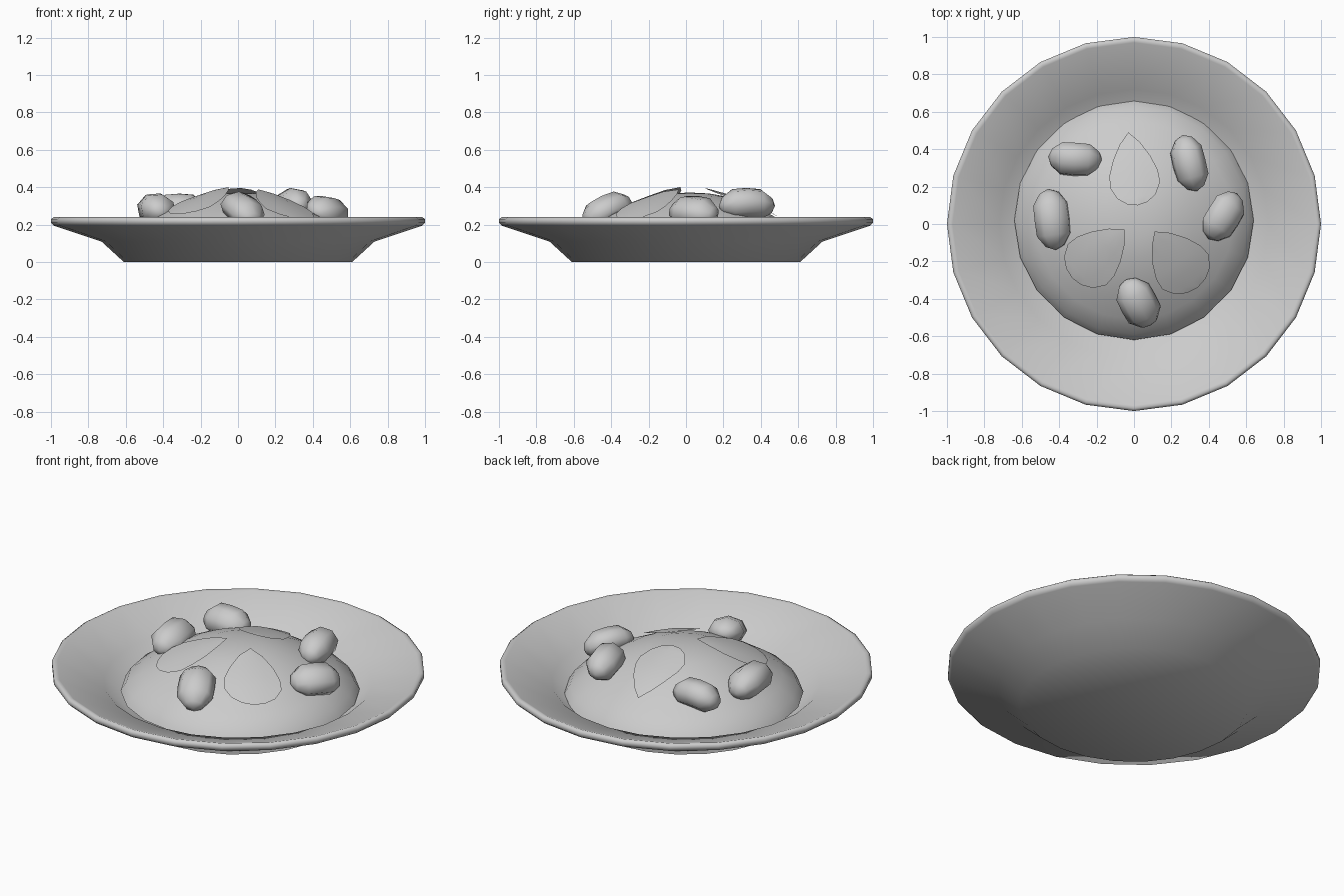
import bpy, bmesh, math
from mathutils import Vector, Euler

if "Cube" in bpy.data.objects:
    bpy.data.objects.remove(bpy.data.objects["Cube"])

grey = bpy.data.materials.new("plain_grey")
grey.diffuse_color = (0.6, 0.6, 0.6, 1)
grey.use_nodes = True
grey.node_tree.nodes["Principled BSDF"].inputs["Base Color"].default_value = grey.diffuse_color


def finish(name, bm, angle=60):
    bmesh.ops.recalc_face_normals(bm, faces=bm.faces)
    mesh = bpy.data.meshes.new(name)
    bm.to_mesh(mesh)
    bm.free()
    mesh.materials.append(grey)
    obj = bpy.data.objects.new(name, mesh)
    bpy.context.collection.objects.link(obj)
    bpy.ops.object.select_all(action='DESELECT')
    obj.select_set(True)
    bpy.context.view_layer.objects.active = obj
    bpy.ops.object.shade_smooth_by_angle(angle=math.radians(angle))
    return obj


def lathe(name, profile, sides, offset=(0, 0)):
    """Spin a radius/height profile; radius 0 becomes a single pole."""
    bm = bmesh.new()
    rings = []
    for r, z in profile:
        if r == 0:
            rings.append([bm.verts.new((offset[0], offset[1], z))] * sides)
        else:
            rings.append([bm.verts.new((offset[0] + r * math.cos(2 * math.pi * i / sides),
                                        offset[1] + r * math.sin(2 * math.pi * i / sides), z))
                          for i in range(sides)])
    for a, b in zip(rings, rings[1:]):
        for i in range(sides):
            j = (i + 1) % sides
            corners = list(dict.fromkeys([a[i], a[j], b[j], b[i]]))
            bm.faces.new(corners)
    return finish(name, bm)


# Plate: flat foot, flared underside, rolled rim, sloping inside
lathe("plate", [(0, 0), (0.61, 0), (0.73, 0.11), (0.985, 0.195), (1.0, 0.21), (1.0, 0.23),
                (0.985, 0.24), (0.97, 0.235), (0.72, 0.15), (0.62, 0.06), (0, 0.05)], 24)

# Food mound
MOUND = [(0.64, 0.09), (0.61, 0.14), (0.53, 0.195), (0.44, 0.25),
         (0.33, 0.305), (0.2, 0.35), (0.1, 0.367), (0, 0.372)]
lathe("food_mound", MOUND, 20, (0, 0.02))


def mound_height(x, y):
    r = math.hypot(x, y - 0.02)
    for (r0, z0), (r1, z1) in zip(MOUND, MOUND[1:]):
        if r1 <= r <= r0:
            return z1 + (z0 - z1) * (r - r1) / (r0 - r1)
    return MOUND[0][1]


# Leaves: pointed tip, wide rounded end, draped on the mound
LEAF = [(0, 0), (0.15, 0.2), (0.35, 0.37), (0.55, 0.48), (0.72, 0.5), (0.88, 0.38), (0.97, 0.2), (1, 0)]


def leaf(name, tip, end, width):
    tip, end = Vector(tip), Vector(end)
    side = (end - tip).orthogonal().normalized() * width
    bm = bmesh.new()
    rows = []
    for t, w in LEAF:
        row = []
        for s in ((0,) if w == 0 else (-1, -0.5, 0, 0.5, 1)):
            p = tip.lerp(end, t) + side * w * s
            lift = 0.014 + 0.025 * max(0, 1 - p.length / 0.22)
            row.append(bm.verts.new((p.x, p.y, mound_height(p.x, p.y) + lift)))
        rows.append(row * 5 if w == 0 else row)
    for a, b in zip(rows, rows[1:]):
        for i in range(4):
            bm.faces.new(list(dict.fromkeys([a[i], a[i + 1], b[i + 1], b[i]])))
    finish(name, bm)


leaf("back_leaf", (-0.03, 0.49), (0.02, 0.1), 0.27)
leaf("left_leaf", (-0.05, -0.03), (-0.33, -0.29), 0.3)
leaf("right_leaf", (0.11, -0.04), (0.34, -0.34), 0.31)


# Beans: low-sided, slightly curved ovals; heading and pitch in degrees
def bean(name, centre, length, width, thick, heading, pitch=0, roll=0):
    bm = bmesh.new()
    bmesh.ops.create_uvsphere(bm, u_segments=8, v_segments=6, radius=1)
    turn = Euler((math.radians(roll), math.radians(pitch), math.radians(heading))).to_matrix()
    for v in bm.verts:
        a, b, c = v.co.z, v.co.x, v.co.y
        fat = 1 + 0.12 * (1 - abs(a)) * abs(a) * 4      # blunt ends
        p = Vector((a * length / 2, b * fat * width / 2, c * fat * thick / 2 - 0.015 * a * a))
        v.co = turn @ p + Vector(centre)
    finish(name, bm, 70)


bean("bean_back_left", (-0.315, 0.345, 0.29), 0.29, 0.19, 0.16, -4, 0, 20)
bean("bean_left", (-0.435, 0.025, 0.285), 0.33, 0.2, 0.17, 97, 0, 15)
bean("bean_back_right", (0.295, 0.325, 0.315), 0.31, 0.18, 0.165, 104, 0, -10)
bean("bean_right", (0.48, 0.04, 0.275), 0.29, 0.2, 0.15, 58, 5, 25)
bean("bean_front", (0.025, -0.425, 0.285), 0.3, 0.2, 0.15, -62, 22)
